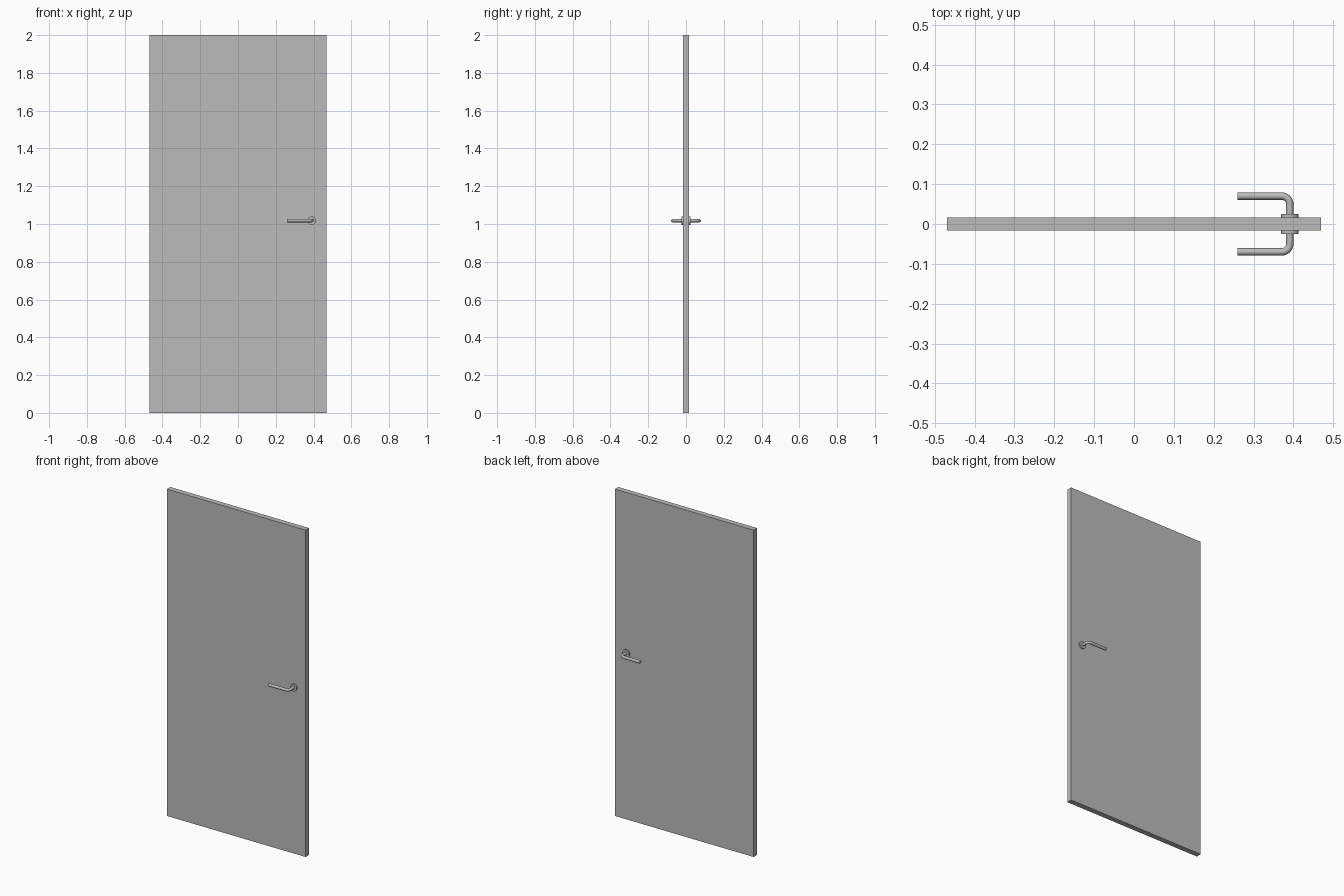
import bpy
from math import sin, cos, pi, radians

cube = bpy.data.objects.get("Cube")
if cube:
    bpy.data.objects.remove(cube)


def material(name, value):
    m = bpy.data.materials.new(name)
    m.use_nodes = True
    colour = (value, value, value, 1)
    m.diffuse_color = colour
    m.node_tree.nodes["Principled BSDF"].inputs["Base Color"].default_value = colour
    return m


grey = material("plain grey", 0.5)

HALF = 0.0165           # half the door thickness
HX, HZ = 0.391, 1.018   # handle axis
REACH = 0.07            # lever distance from the door centre
BEND = 0.02             # elbow radius


def smooth(ob):
    bpy.ops.object.select_all(action='DESELECT')
    ob.select_set(True)
    bpy.context.view_layer.objects.active = ob
    bpy.ops.object.shade_smooth_by_angle(angle=radians(35))


# Door slab
bpy.ops.mesh.primitive_cube_add(size=1, location=(0, 0, 1))
door = bpy.context.object
door.name = "door_panel"
door.scale = (0.938, 2 * HALF, 2)
bpy.ops.object.transform_apply(location=False, rotation=False, scale=True)
door.data.materials.append(grey)

for side, label in ((-1, "front"), (1, "back")):
    # Round rosette against the door face
    bpy.ops.mesh.primitive_cylinder_add(
        vertices=32, radius=0.0225, depth=0.008,
        location=(HX, side * (HALF + 0.004), HZ), rotation=(pi / 2, 0, 0))
    rosette = bpy.context.object
    rosette.name = label + "_rosette"
    rosette.data.materials.append(grey)
    smooth(rosette)

    # Bent tube: spindle, rounded elbow, lever
    arc = [pi / 2 * i / 8 for i in range(9)]
    path = [(HX, HALF)]
    path += [(HX - BEND + BEND * cos(a), REACH - BEND + BEND * sin(a)) for a in arc]
    path += [(0.26, REACH)]
    curve = bpy.data.curves.new(label + "_handle", 'CURVE')
    curve.dimensions = '3D'
    curve.bevel_depth = 0.0092
    curve.bevel_resolution = 4
    curve.use_fill_caps = True
    spline = curve.splines.new('POLY')
    spline.points.add(len(path) - 1)
    for point, (x, y) in zip(spline.points, path):
        point.co = (x, side * y, HZ, 1)
    handle = bpy.data.objects.new(label + "_handle", curve)
    bpy.context.collection.objects.link(handle)
    bpy.ops.object.select_all(action='DESELECT')
    handle.select_set(True)
    bpy.context.view_layer.objects.active = handle
    bpy.ops.object.convert(target='MESH')
    handle = bpy.context.object
    handle.data.materials.clear()
    handle.data.materials.append(grey)
    smooth(handle)
